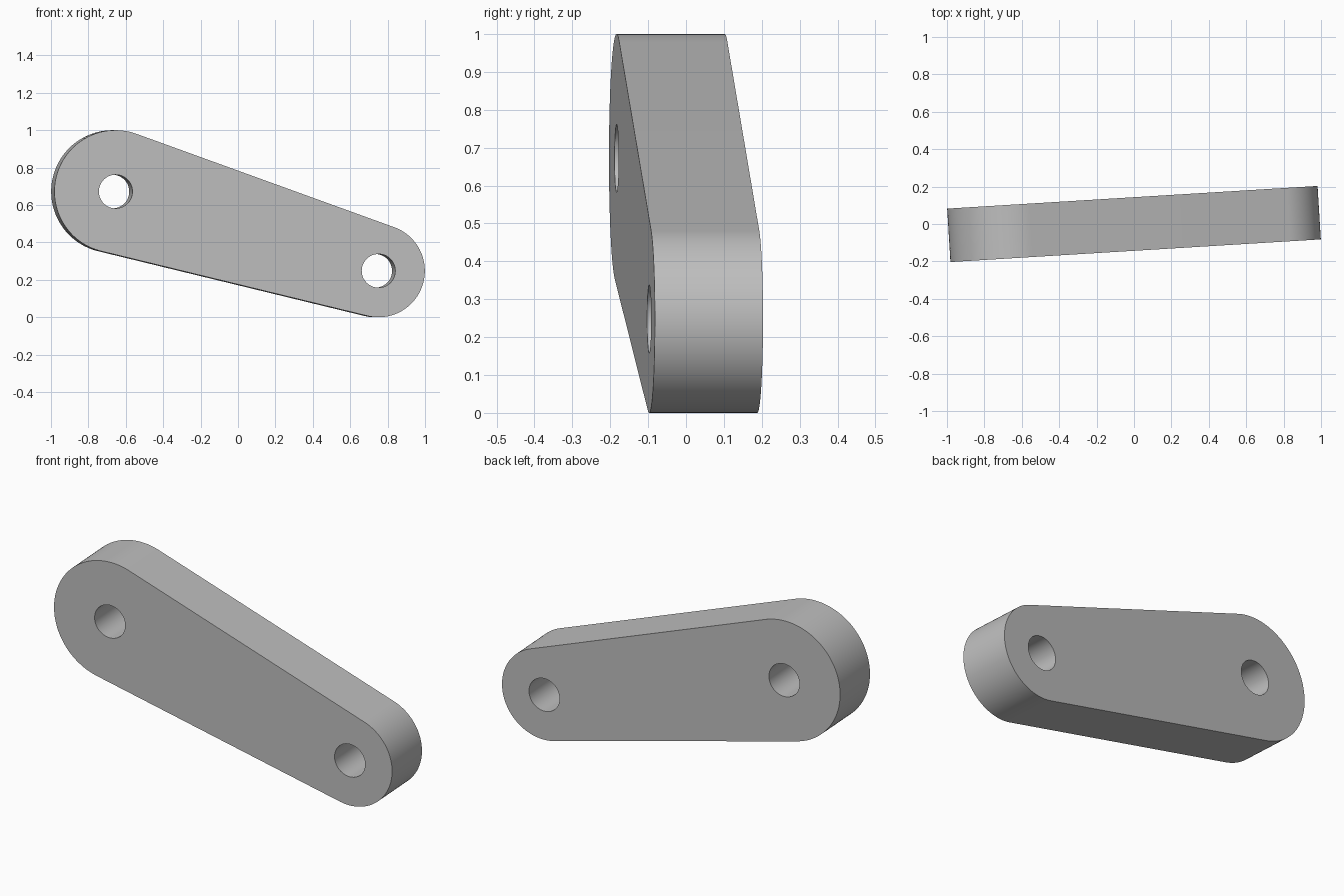
import bpy, bmesh
from math import sin, cos, tau, atan2, asin, hypot, radians
from mathutils import Vector, Matrix

if "Cube" in bpy.data.objects:
    bpy.data.objects.remove(bpy.data.objects["Cube"])

THICK = 0.286
YAW = radians(3.5)
HOLE_R = 0.09
BIG, BIG_R = Vector((-0.664, 0.672)), 0.328
SMALL, SMALL_R = Vector((0.744, 0.248)), 0.248

# Plain grey metal
grey = bpy.data.materials.new("grey_metal")
grey.use_nodes = True
colour = (0.52, 0.52, 0.52, 1)
grey.diffuse_color = colour
grey.node_tree.nodes["Principled BSDF"].inputs["Base Color"].default_value = colour


def arc(centre, radius, start, end, steps):
    """Points along an arc, both ends included."""
    angles = [start + (end - start) * i / steps for i in range(steps + 1)]
    return [centre + radius * Vector((cos(a), sin(a))) for a in angles]


def add_loop(bm, points):
    """Closed ring of edges on the front plane."""
    verts = [bm.verts.new((p.x, -THICK / 2, p.y)) for p in points]
    return [bm.edges.new((v, verts[i - 1])) for i, v in enumerate(verts)]


# Tapered outline: two round ends joined by their outer tangents
axis = SMALL - BIG
heading = atan2(axis.y, axis.x)
half = tau / 4 - asin((BIG_R - SMALL_R) / hypot(*axis))
upper, lower = heading + half, heading - half
outline = arc(BIG, BIG_R, upper, lower + tau, 64)
outline += arc(SMALL, SMALL_R, lower, upper, 64)

bm = bmesh.new()
edges = add_loop(bm, outline)
# Pin holes
for centre in (BIG, SMALL):
    edges += add_loop(bm, arc(centre, HOLE_R, 0, tau, 48)[:-1])
bmesh.ops.triangle_fill(bm, edges=edges, use_beauty=True, normal=(0, -1, 0))

# Thickness
result = bmesh.ops.extrude_face_region(bm, geom=bm.faces[:], use_keep_orig=True)
back = [g for g in result["geom"] if isinstance(g, bmesh.types.BMVert)]
bmesh.ops.translate(bm, verts=back, vec=(0, THICK, 0))
bmesh.ops.recalc_face_normals(bm, faces=bm.faces[:])
bmesh.ops.rotate(bm, verts=bm.verts[:], matrix=Matrix.Rotation(YAW, 3, "Z"))

mesh = bpy.data.meshes.new("link_arm")
bm.to_mesh(mesh)
bm.free()
mesh.materials.append(grey)
arm = bpy.data.objects.new("link_arm", mesh)
bpy.context.collection.objects.link(arm)

bpy.ops.object.select_all(action="DESELECT")
arm.select_set(True)
bpy.context.view_layer.objects.active = arm
bpy.ops.object.shade_smooth_by_angle(angle=radians(30))
